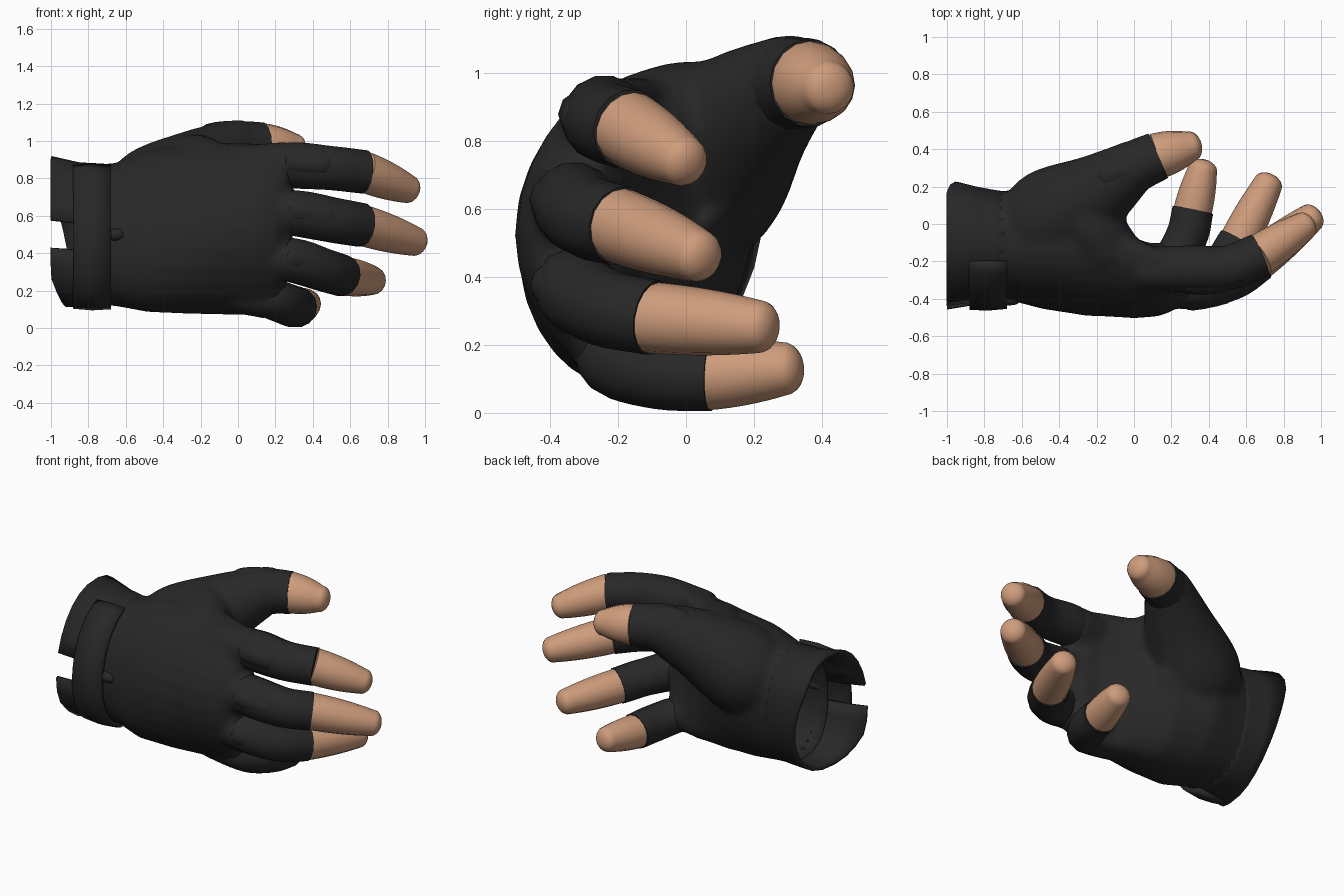
import bpy, bmesh, math
from mathutils import Vector

if "Cube" in bpy.data.objects:
    bpy.data.objects.remove(bpy.data.objects["Cube"])


def material(name, rgb):
    m = bpy.data.materials.new(name)
    m.diffuse_color = (*rgb, 1)
    m.use_nodes = True
    m.node_tree.nodes["Principled BSDF"].inputs["Base Color"].default_value = m.diffuse_color
    return m


GLOVE = material("black_fabric", (0.021, 0.021, 0.022))
SKIN = material("skin", (0.62, 0.335, 0.2))


def loft(bm, rings, closed=True, caps=True):
    rows = [[bm.verts.new(p) for p in r] for r in rings]
    n = len(rows[0])
    for a, b in zip(rows, rows[1:]):
        for i in range(n if closed else n - 1):
            j = (i + 1) % n
            bm.faces.new((a[i], a[j], b[j], b[i]))
    if caps:
        bm.faces.new(rows[0][::-1])
        bm.faces.new(rows[-1])


def smooth_path(pts, sub=5):
    """Catmull-Rom through (x, y, z, radius) points."""
    p = [Vector(q) for q in pts]
    p = [2 * p[0] - p[1]] + p + [2 * p[-1] - p[-2]]
    out = []
    for i in range(1, len(p) - 2):
        a, b, c, d = p[i - 1:i + 3]
        for k in range(sub):
            t = k / sub
            out.append(0.5 * (2 * b + (c - a) * t + (2 * a - 5 * b + 4 * c - d) * t * t
                              + (3 * b - a - 3 * c + d) * t ** 3))
    return out + [p[-2]]


def tube(bm, path, n=14):
    rings = []
    for i, q in enumerate(path):
        d = (path[min(i + 1, len(path) - 1)] - path[max(i - 1, 0)]).to_3d().normalized()
        u = d.cross(Vector((0, 0, 1))).normalized()
        v = u.cross(d)
        rings.append([q.to_3d() + q.w * (u * math.cos(2 * math.pi * k / n)
                                         + v * math.sin(2 * math.pi * k / n)) for k in range(n)])
    loft(bm, rings)


def finish(bm, name, mat, angle=40):
    bmesh.ops.recalc_face_normals(bm, faces=bm.faces)
    me = bpy.data.meshes.new(name)
    bm.to_mesh(me)
    bm.free()
    me.materials.append(mat)
    ob = bpy.data.objects.new(name, me)
    bpy.context.collection.objects.link(ob)
    bpy.ops.object.select_all(action='DESELECT')
    ob.select_set(True)
    bpy.context.view_layer.objects.active = ob
    bpy.ops.object.shade_smooth_by_angle(angle=math.radians(angle))
    return ob


def section(x, yc, ry, zc, rz, bend, shear, angles, grow=0.0):
    """Arched, slanted oval across the hand."""
    pts = []
    for t in angles:
        c, s = math.cos(t), math.sin(t)
        c = math.copysign(abs(c) ** 0.85, c)
        pts.append(Vector((x, yc + (ry + grow) * c + bend * s * s + shear * s, zc + (rz + grow) * s)))
    return pts


# sleeve centre lines (x, y, z, radius), fingertip position and tip radius
FINGERS = {
    "index": ([(0.02, -0.24, 0.86, .09), (0.28, -0.24, 0.87, .125), (0.5, -0.235, 0.855, .12),
               (0.675, -0.165, 0.835, .118)], (0.955, 0.02, 0.725), .076),
    "middle": ([(0.02, -0.32, 0.63, .1), (0.3, -0.33, 0.615, .125), (0.52, -0.285, 0.575, .122),
                (0.665, -0.19, 0.55, .118)], (0.99, 0.068, 0.45), .078),
    "ring": ([(0.02, -0.31, 0.39, .1), (0.28, -0.33, 0.365, .12), (0.46, -0.24, 0.31, .115),
              (0.56, -0.095, 0.28, .112)], (0.742, 0.265, 0.25), .078),
    "little": ([(-0.02, -0.22, 0.2, .09), (0.18, -0.21, 0.155, .108), (0.28, -0.07, 0.12, .112),
                (0.315, 0.075, 0.112, .11)], (0.38, 0.345, 0.135), .078),
    "thumb": ([(-0.25, 0.15, 0.85, .15), (-0.1, 0.25, 0.94, .15), (0.02, 0.315, 0.97, .138),
               (0.13, 0.365, 0.972, .13)], (0.36, 0.432, 0.955), .08),
}

for name, (pts, tip, r1) in FINGERS.items():
    # glove sleeve with a low raised pad on the outer side
    bm = bmesh.new()
    tube(bm, smooth_path(pts))
    if name == "thumb":
        pad = [(-0.2, 0.22, 1.0, .03), (-0.15, 0.25, 1.02, .075), (0.0, 0.31, 1.035, .075), (0.04, 0.33, 1.03, .03)]
    elif name == "little":
        pad = None
    else:
        a, b = Vector(pts[1]), Vector(pts[2])
        pad = []
        for t, r in ((-0.2, .03), (0.0, .068), (0.85, .068), (1.05, .03)):
            q = a.lerp(b, t) + Vector((0, -0.066, 0.014, 0))
            pad.append((q.x, q.y, q.z, r))
    if pad:
        tube(bm, smooth_path(pad, 3), 10)
    finish(bm, name + "_sleeve", GLOVE)

    # bare fingertip with a rounded end
    e, tip = Vector(pts[-1]), Vector(tip)
    d = (tip - e.to_3d()).normalized()
    r0, depth = e.w - 0.007, 0.055
    c = tip - d * depth
    start = e.to_3d() - d * 0.012
    path = []
    for k in range(9):
        t = k / 8
        path.append(Vector((*start.lerp(c, t), r0 + (r1 - r0) * t ** 2)))
    for k in range(1, 6):
        a = k / 5 * math.radians(75)
        path.append(Vector((*(c + d * depth * math.sin(a)), r1 * math.cos(a))))
    bm = bmesh.new()
    tube(bm, path, 16)
    finish(bm, name + "_fingertip", SKIN, 60)

# hand body: arched palm, thumb muscle, thumb web and knuckle roots fused together
full = [2 * math.pi * k / 28 for k in range(28)]
PALM = [(-0.76, -.115, .29, .50, .378, 0, .035), (-0.66, -.115, .292, .50, .382, 0, .035),
        (-0.48, -.125, .325, .52, .435, .0, .06), (-0.25, -.19, .3, .53, .455, .07, .05),
        (0.0, -.295, .21, .53, .46, .14, .0), (0.13, -.33, .165, .53, .46, .15, -.01),
        (0.21, -.325, .14, .53, .44, .14, -.01), (0.26, -.32, .09, .57, .35, .1, -.01)]
bm = bmesh.new()
loft(bm, [section(*s, full) for s in PALM])
tube(bm, smooth_path([(-0.6, -0.08, 0.58, .22), (-0.43, 0.03, 0.71, .275), (-0.2, 0.17, 0.865, .21),
                      (-0.02, 0.295, 0.965, .15), (0.05, 0.33, 0.97, .135)]), 20)
tube(bm, smooth_path([(-0.25, 0.14, 0.87, .15), (-0.225, 0.0, 0.87, .168), (-0.13, -0.15, 0.83, .165)]), 16)
# filler between thumb muscle and palm
tube(bm, smooth_path([(-0.5, -0.05, 0.55, .2), (-0.33, -0.02, 0.6, .19), (-0.2, -0.04, 0.66, .16)]), 16)
for name in ("index", "middle", "ring", "little"):
    p = FINGERS[name][0]
    tube(bm, smooth_path([(*p[0][:3], .12), (*p[1][:3], p[1][3] + 0.004)]), 14)
body = finish(bm, "hand_body", GLOVE)
rm = body.modifiers.new("fuse", 'REMESH')
rm.mode = 'VOXEL'
rm.voxel_size = 0.018
rm.use_smooth_shade = True
sm = body.modifiers.new("soften", 'SMOOTH')
sm.factor = 0.5
sm.iterations = 10

# hollow inside the wrist opening
bm = bmesh.new()
loft(bm, [section(-0.85, -.115, .29, .50, .378, 0, .035, full, -.025),
          section(-0.66, -.115, .288, .50, .38, 0, .035, full, -.025),
          section(-0.4, -.15, .29, .52, .44, .03, .04, full, -.04),
          section(-0.15, -.24, .2, .53, .42, .1, .02, full, -.05)])
hollow = finish(bm, "hollow_cutter", GLOVE)
hollow.hide_render = True
hollow.hide_set(True)
bo = body.modifiers.new("hollow", 'BOOLEAN')
bo.operation, bo.object, bo.solver = 'DIFFERENCE', hollow, 'EXACT'

# open wrist cuff, slit along the back of the hand, cut back on the palm side
arc = [-(math.pi - .22) + k / 24 * (2 * math.pi - .38) for k in range(25)]
bm = bmesh.new()
rows = [section(-1.0, -.115, .325, .515, .395, 0, .06, arc),
        section(-0.85, -.115, .303, .50, .376, 0, .045, arc),
        section(-0.74, -.115, .284, .50, .370, 0, .035, arc),
        section(-0.68, -.115, .276, .50, .366, 0, .035, arc)]
for p, t in zip(rows[0], arc):
    p.x += 0.11 * max(0, math.cos(t + 0.9))
loft(bm, rows, closed=False, caps=False)
cuff = finish(bm, "wrist_cuff", GLOVE, 35)
so = cuff.modifiers.new("thickness", 'SOLIDIFY')
so.thickness, so.offset = 0.022, 0

# strap across the slit, and its small end tab
back = [math.radians(108 + k * 9.5) for k in range(17)]
bm = bmesh.new()
loft(bm, [section(-0.88, -.115, .312, .495, .368, 0, .04, back, .015),
          section(-0.78, -.115, .305, .495, .366, 0, .04, back, .026),
          section(-0.68, -.115, .30, .495, .364, 0, .035, back, .022)], closed=False, caps=False)
strap = finish(bm, "wrist_strap", GLOVE)
so = strap.modifiers.new("thickness", 'SOLIDIFY')
so.thickness, so.offset = 0.03, 0

bm = bmesh.new()
tube(bm, smooth_path([(-0.7, -0.405, 0.5, .03), (-0.64, -0.4, 0.5, .033), (-0.61, -0.4, 0.5, .018)], 3), 10)
finish(bm, "strap_tab", GLOVE)
